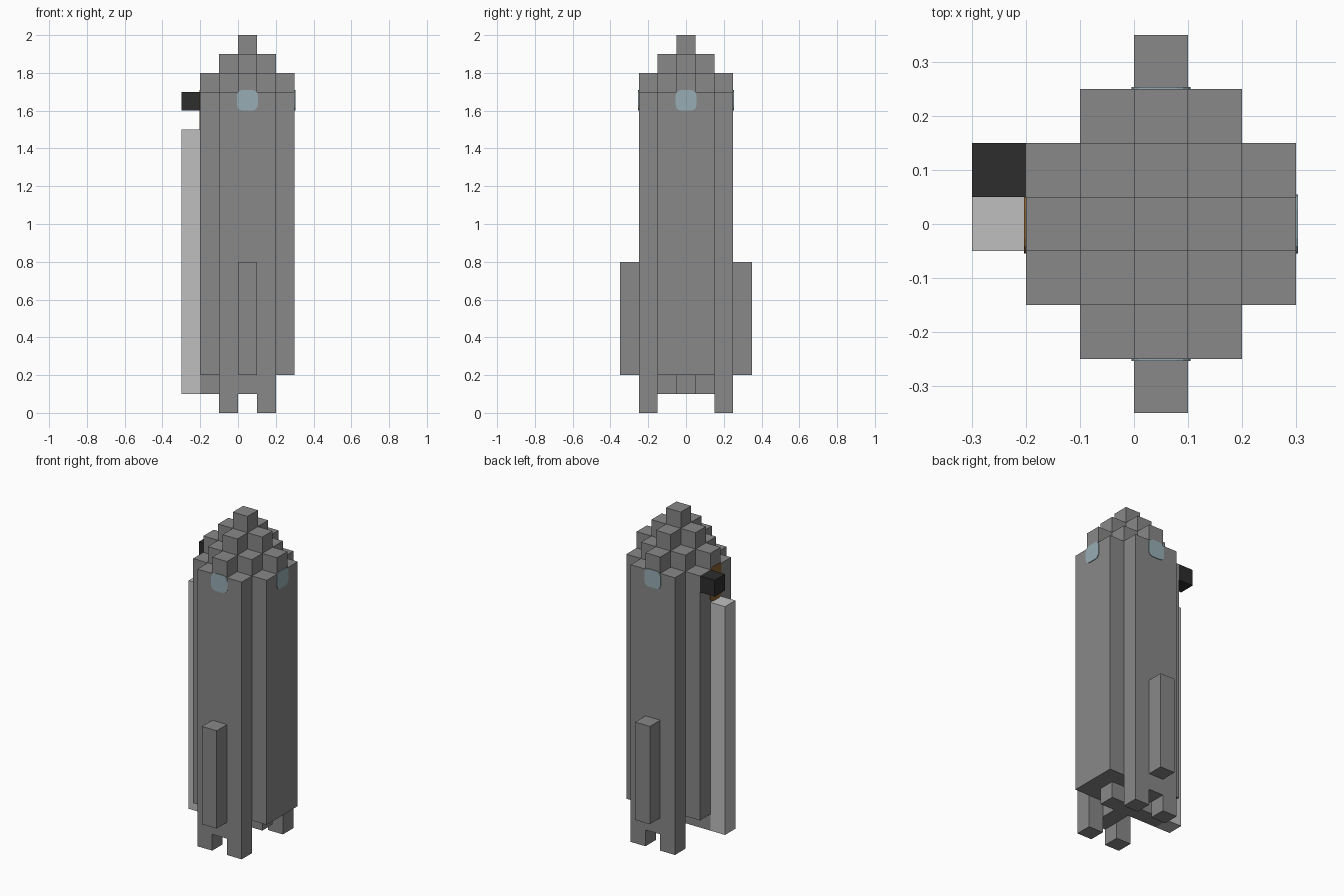
import bpy, bmesh
from mathutils import Vector, Matrix
from math import pi

if "Cube" in bpy.data.objects:
    bpy.data.objects.remove(bpy.data.objects["Cube"])

U = 0.1      # block size
CX = 0.05    # hull axis


def material(name, r, g, b):
    m = bpy.data.materials.new(name)
    m.use_nodes = True
    m.diffuse_color = (r, g, b, 1)
    m.node_tree.nodes["Principled BSDF"].inputs["Base Color"].default_value = (r, g, b, 1)
    return m


GREY = material("hull grey", 0.246, 0.246, 0.246)
LIGHT = material("tower light grey", 0.52, 0.52, 0.52)
BLACK = material("arm black", 0.026, 0.026, 0.026)
GLASS = material("window blue", 0.31, 0.42, 0.46)
BROWN = material("hatch brown", 0.25, 0.12, 0.035)


def finish(name, bm, mat):
    bmesh.ops.recalc_face_normals(bm, faces=bm.faces)
    mesh = bpy.data.meshes.new(name)
    bm.to_mesh(mesh)
    bm.free()
    mesh.materials.append(mat)
    ob = bpy.data.objects.new(name, mesh)
    bpy.context.collection.objects.link(ob)
    return ob


def block_shape(name, cells, mat):
    """Outer skin of a set of unit blocks, with flush faces merged."""
    bm = bmesh.new()
    for cell in cells:
        centre = Vector(cell)
        for axis in range(3):
            for sign in (-1, 1):
                n = Vector((0, 0, 0))
                n[axis] = sign
                if tuple(int(v) for v in centre + n) in cells:
                    continue
                a = Vector((0, 0, 0))
                a[(axis + 1) % 3] = 0.5
                b = n.cross(a)
                mid = centre + n * 0.5
                corners = (mid - a - b, mid + a - b, mid + a + b, mid - a + b)
                bm.faces.new([bm.verts.new((p.x * U + CX, p.y * U, (p.z + 0.5) * U))
                              for p in corners])
    bmesh.ops.remove_doubles(bm, verts=bm.verts, dist=0.001)
    bmesh.ops.dissolve_limit(bm, angle_limit=0.01, verts=bm.verts, edges=bm.edges)
    return finish(name, bm, mat)


def column(x, y, low, high):
    return {(x, y, z) for z in range(low, high)}


def rounded_plate(name, centre, turn, width, height, mat):
    """Thin plate with rounded corners, facing -y before turning about z."""
    bm = bmesh.new()
    bmesh.ops.create_cube(bm, size=1, matrix=Matrix.Diagonal((width, 0.008, height, 1)))
    upright = [e for e in bm.edges if abs(e.verts[0].co.y - e.verts[1].co.y) > 0.004]
    bmesh.ops.bevel(bm, geom=upright, offset=0.028, segments=3, profile=0.5, affect='EDGES')
    ob = finish(name, bm, mat)
    ob.location = centre
    ob.rotation_euler.z = turn
    return ob


# Hull: round-cornered shaft with a stepped nose and stepped underside
hull = set()
for x in range(-2, 3):
    for y in range(-2, 3):
        d = abs(x) + abs(y)
        if d == 4:
            continue
        if abs(x) == 1 and abs(y) == 2:
            low = 0                       # feet
        elif (x == 0 or y == 0) and x < 2:
            low = 1                       # engine cross
        else:
            low = 2
        hull |= column(x, y, low, 20 - d)
block_shape("hull", hull, GREY)

# Fins front and back
for name, y in (("front_fin", -3), ("back_fin", 3)):
    block_shape(name, column(0, y, 2, 8), GREY)

# Service tower and access arm
block_shape("service_tower", column(-3, 0, 1, 15), LIGHT)
block_shape("access_arm", column(-3, 1, 16, 17), BLACK)

# Windows on three sides, hatch behind the arm
for name, x, y, turn in (("front_window", CX, -0.25, 0),
                         ("left_window", CX + 0.25, 0, pi / 2),
                         ("back_window", CX, 0.25, pi)):
    rounded_plate(name, (x, y, 1.655), turn, 0.11, 0.108, GLASS)
rounded_plate("hatch", (CX - 0.25, 0, 1.605), -pi / 2, 0.11, 0.21, BROWN)
